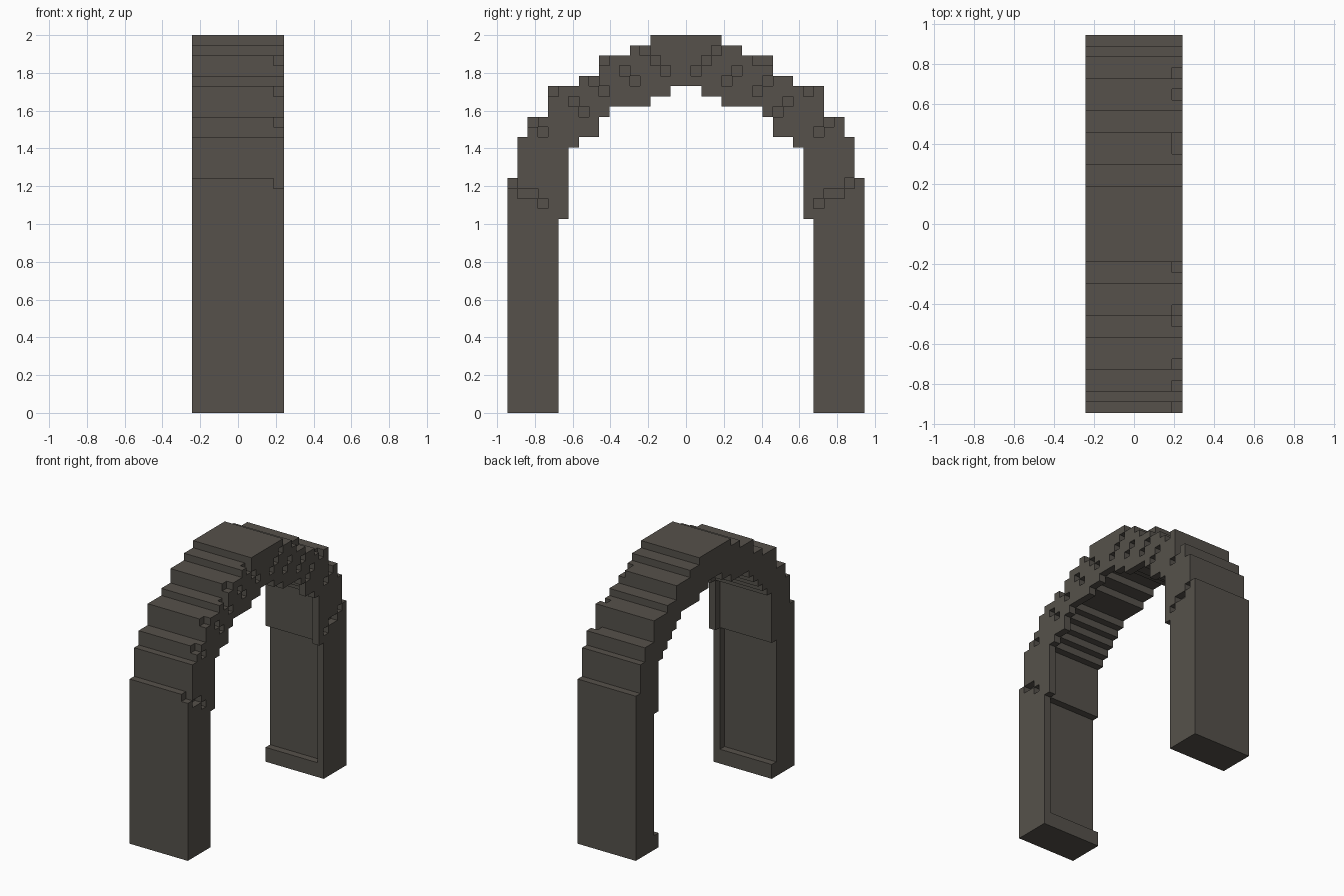
import bpy, bmesh
from mathutils import Vector

if "Cube" in bpy.data.objects:
    bpy.data.objects.remove(bpy.data.objects["Cube"])

S = 2 / 37            # block size: the arch is 37 blocks tall, 35 wide, 9 deep

# (first row, half width in blocks) for the outer and inner stepped curves
OUTER = [(0, 17), (23, 16), (27, 15), (29, 13), (32, 10), (33, 8), (35, 5), (36, 3)]
INNER = [(0, 12), (19, 11), (26, 10), (27, 8), (29, 7), (30, 3), (31, 1), (32, -1)]

# small chips in the +x trim layer, (y block, row); other side is mirrored, one block out
CHIPS = [(3, 35), (2, 34), (1, 33), (5, 33), (4, 32), (7, 34), (8, 34), (8, 32), (7, 31),
         (10, 30), (9, 29), (12, 31), (14, 28), (13, 27), (16, 22), (14, 21), (15, 21), (13, 20)]
CHIPS = set(CHIPS) | {(-y - 1, k) for y, k in CHIPS}


def width(table, k):
    return [w for row, w in table if row <= k][-1]


def solid_cells():
    cells = set()
    for k in range(37):
        out, trim = width(OUTER, k), width(INNER, k)
        # the body behind the trim is hollowed one block further, above the foot ledge
        body = trim
        if k >= 2:
            body = max(trim + 1 if trim >= 0 else trim, width(INNER, k - 1))
            if k == 19:
                body = 12
        for y in range(-out, out + 1):
            for x in range(-4, 5):
                if abs(y) <= (trim if x == 4 else body):
                    continue
                if x == 4 and (y, k) in CHIPS:
                    continue
                cells.add((x, y, k))
    return cells


# stone colour
stone = bpy.data.materials.new("dark stone")
stone.diffuse_color = (0.092, 0.083, 0.070, 1)
stone.use_nodes = True
stone.node_tree.nodes["Principled BSDF"].inputs["Base Color"].default_value = stone.diffuse_color

# skin of the block arch: one square wherever a block meets air
cells = solid_cells()
bm = bmesh.new()
verts = {}
for c in cells:
    for axis in range(3):
        for sign in (-1, 1):
            n = list(c)
            n[axis] += sign
            if tuple(n) in cells:
                continue
            u, v = (axis + 1) % 3, (axis + 2) % 3
            corners = []
            for a, b in ((0, 0), (1, 0), (1, 1), (0, 1))[::sign]:
                p = list(c)
                p[axis] += sign > 0
                p[u] += a
                p[v] += b
                p = tuple(p)
                if p not in verts:
                    verts[p] = bm.verts.new(Vector((p[0] - 0.5, p[1] - 0.5, p[2])) * S)
                corners.append(verts[p])
            bm.faces.new(corners)

# merge flat squares into large faces
bmesh.ops.dissolve_limit(bm, angle_limit=0.01, verts=bm.verts[:], edges=bm.edges[:])
mesh = bpy.data.meshes.new("stepped_arch")
bm.to_mesh(mesh)
bm.free()
mesh.materials.append(stone)
arch = bpy.data.objects.new("stepped_arch", mesh)
bpy.context.collection.objects.link(arch)
